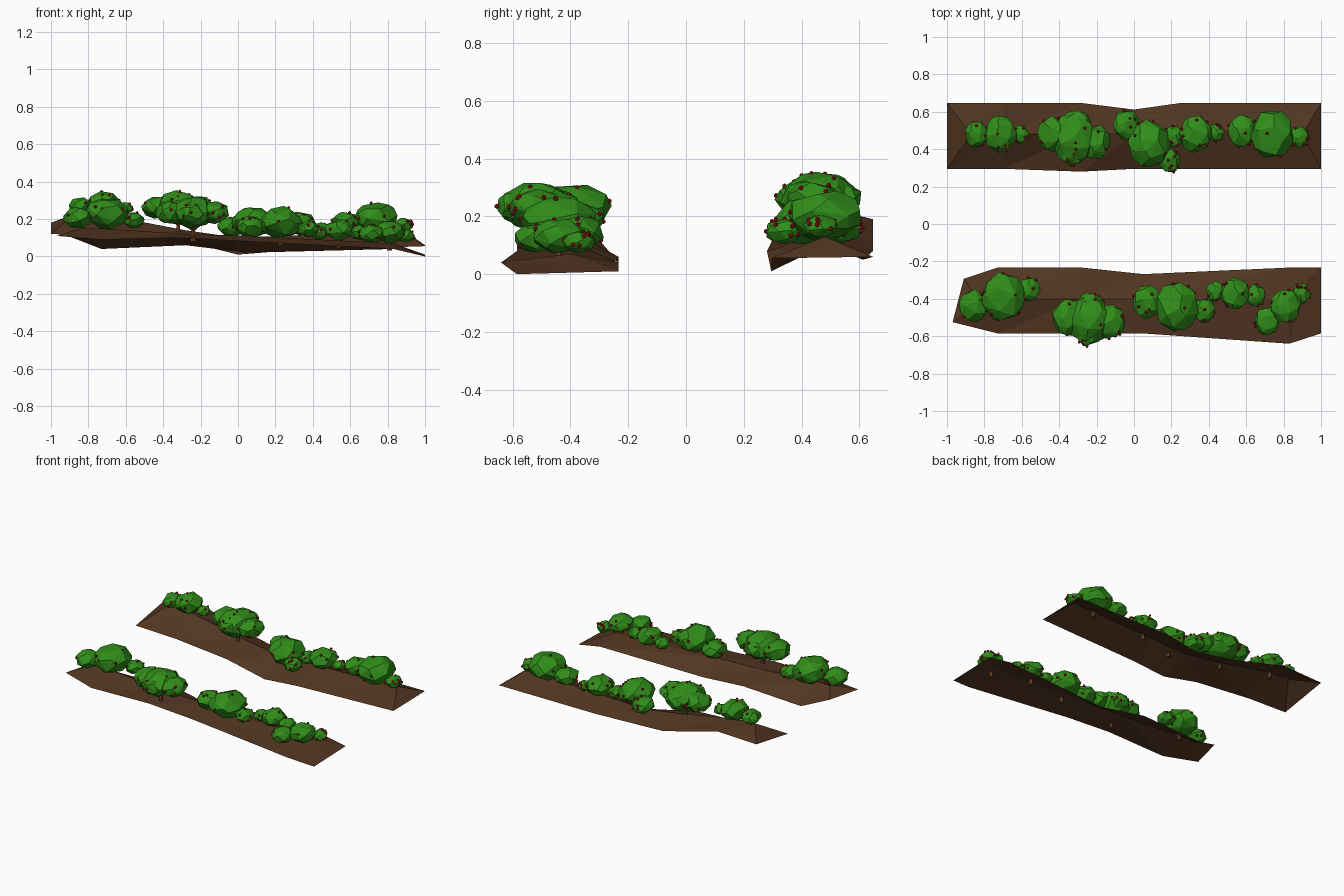
import bpy, bmesh, math, random
from mathutils import Vector

if "Cube" in bpy.data.objects:
    bpy.data.objects.remove(bpy.data.objects["Cube"])

random.seed(7)


def material(name, r, g, b):
    m = bpy.data.materials.new(name)
    m.diffuse_color = (r, g, b, 1)
    m.use_nodes = True
    m.node_tree.nodes["Principled BSDF"].inputs["Base Color"].default_value = m.diffuse_color
    return m


SOIL = material("soil", .085, .036, .015)
LEAF = material("leaf", .03, .27, .01)
BARK = material("bark", .16, .06, .02)
RED = material("berry_red", .4, .01, .01)


def finish(bm, name, mat):
    me = bpy.data.meshes.new(name)
    bm.to_mesh(me)
    bm.free()
    me.materials.append(mat)
    bpy.context.collection.objects.link(bpy.data.objects.new(name, me))


# Soil bed: open ridged sheet with hipped ends; stations hold x and the
# heights of the front edge, ridge and back edge
def soil_bed(name, y, stations, taper, bulge_at, bulge):
    bm = bmesh.new()
    rows = []
    last = len(stations) - 1
    for i, (x, zf, zr, zb) in enumerate(stations):
        pinch = .035 if abs(x) < .15 else 0
        inset = .13 if i == 0 else -.1 if i == last else 0
        t = taper if i == 0 else 0
        front = y - .175 + t - (bulge if i == bulge_at else 0)
        pts = ((x, front, zf), (x + inset, y + .01, zr), (x + t, y + .177 - pinch - t, zb))
        rows.append([bm.verts.new(p) for p in pts])
    for a, b in zip(rows, rows[1:]):
        for i in range(2):
            bm.faces.new((a[i], b[i], b[i + 1]))
            bm.faces.new((a[i], b[i + 1], a[i + 1]))
    bm.faces.new(rows[0])
    bm.faces.new(rows[-1][::-1])
    finish(bm, name, SOIL)


# Ridge height of a bed at x
def ground(stations, x):
    for a, b in zip(stations, stations[1:]):
        if x <= b[0]:
            return a[2] + (b[2] - a[2]) * (x - a[0]) / (b[0] - a[0])
    return stations[-1][2]


FRONT = [(-.97, .11, .15, .11), (-.73, .09, .15, .04), (-.28, .1, .12, .06),
         (.05, .08, .11, .02), (.83, .04, .07, .04), (1, 0, .04, .01)]
BACK = [(-1, .12, .23, .18), (-.7, .11, .22, .19), (-.28, .08, .14, .08),
        (0, .01, .1, .05), (.25, .03, .11, .06), (1, .055, .13, .06)]
soil_bed("front_soil_bed", -.41, FRONT, .06, 4, .055)
soil_bed("back_soil_bed", .47, BACK, 0, 2, .015)


# Faceted clump: hull of evenly spread, jittered points on an ellipsoid
def add_clump(bm, c, r):
    n, spin, verts = 26, random.random() * 6, []
    for i in range(n):
        z = 1 - 2 * (i + .5) / n
        a = spin + i * 2.39996
        s = math.sqrt(1 - z * z)
        d = Vector((s * math.cos(a), s * math.sin(a), z))
        d = (d + Vector([random.uniform(-.2, .2) for _ in range(3)])).normalized() * 1.05
        verts.append(bm.verts.new(c + d * r))
    bmesh.ops.convex_hull(bm, input=verts)


def squash(v, r):
    return Vector([p * q for p, q in zip(v, r)])


# Tapered six-sided limb between two points
def add_limb(bm, a, b, r):
    d = b - a
    m = d.to_track_quat('Z', 'Y').to_matrix().to_4x4()
    m.translation = (a + b) / 2
    bmesh.ops.create_cone(bm, cap_ends=True, segments=6, radius1=r,
                          radius2=r * .6, depth=d.length, matrix=m)


# Bush: main clump with a smaller one each side; domes are raised and fuller
def bush(name, bed, x, y, r, left, right, tilt, dome=False):
    base = ground(bed, x) - .01
    lift = .05 if dome else .02
    side = Vector((1, tilt, 0)).normalized()
    spots = [(Vector((x, y, 0)), r)]
    for sign, s in ((-1, left), (1, right)):
        spots.append((Vector((x, y, 0)) + side * sign * (r + s) * (.55 if dome else .82), s))
    if dome:
        across = Vector((-side.y, side.x, 0)) * r * .45
        spots += [(spots[0][0] + across, r * .7), (spots[0][0] - across, r * .7)]
    leaves, wood, berries = bmesh.new(), bmesh.new(), bmesh.new()
    foot = Vector((x, y, base - .03))
    fork = Vector((x, y, base + .035))
    add_limb(wood, foot, fork, .016)
    clumps = [(p + Vector((0, 0, base + lift + (.075 if dome else .6 * s))), s) for p, s in spots]
    for c, s in clumps:
        scale = Vector((.95, 1.08, .7)) * s
        # Scale a unit clump into place
        unit = bmesh.new()
        add_clump(unit, Vector(), 1)
        for v in unit.verts:
            v.co = c + squash(v.co, scale)
        tmp = bpy.data.meshes.new("clump")
        unit.to_mesh(tmp)
        unit.free()
        leaves.from_mesh(tmp)
        bpy.data.meshes.remove(tmp)
        add_limb(wood, fork, c, .01)
        # Berries on the outer surface only
        for _ in range(9):
            d = Vector([random.gauss(0, 1) for _ in range(3)]).normalized()
            p = c + squash(d, scale)
            buried = any((p - q).length < t * .75 for q, t in clumps if q != c)
            if d.z > -.5 and not buried:
                geo = bmesh.ops.create_icosphere(berries, subdivisions=1, radius=.009)
                bmesh.ops.translate(berries, verts=geo["verts"], vec=p)
    finish(leaves, name + "_foliage", LEAF)
    finish(wood, name + "_trunk", BARK)
    finish(berries, name + "_berries", RED)


bush("front_bush_1", FRONT, -.70, -.39, .12, .08, .06, .3)
bush("front_bush_2", FRONT, -.24, -.51, .12, .09, .085, -.1, True)
bush("front_bush_3", FRONT, .23, -.44, .12, .08, .06, -.15)
bush("front_bush_4", FRONT, .54, -.37, .08, .05, .055, -.1)
bush("front_bush_5", FRONT, .81, -.44, .085, .07, .05, .8)
bush("back_bush_1", BACK, -.715, .48, .09, .065, .045, 0)
bush("back_bush_2", BACK, -.32, .46, .125, .085, .085, -.2, True)
bush("back_bush_3", BACK, .08, .43, .115, .075, .06, -.85)
bush("back_bush_4", BACK, .33, .48, .09, .055, .045, .1)
bush("back_bush_5", BACK, .74, .48, .12, .08, .055, -.1)
